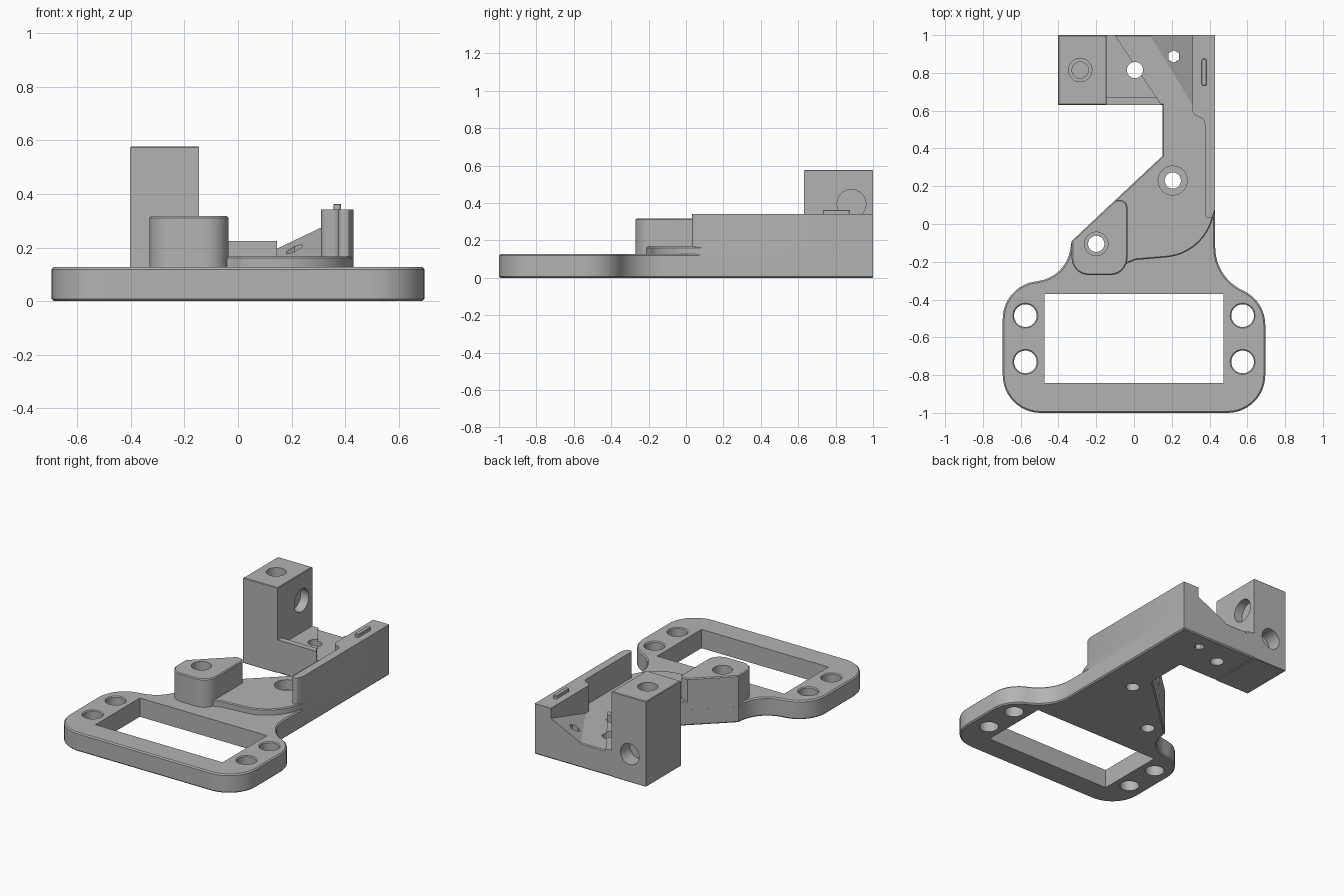
import bpy, bmesh, math
from mathutils import Vector, Matrix

if "Cube" in bpy.data.objects:
    bpy.data.objects.remove(bpy.data.objects["Cube"])

grey = bpy.data.materials.new("plain grey")
grey.use_nodes = True
grey.diffuse_color = (0.45, 0.45, 0.45, 1)
grey.node_tree.nodes["Principled BSDF"].inputs["Base Color"].default_value = (0.45, 0.45, 0.45, 1)


def fillet(corners, steps=12):
    """Round the corners given as (x, y, radius); a missing radius stays sharp."""
    out = []
    for i, c in enumerate(corners):
        p = Vector(c[:2])
        if len(c) < 3:
            out.append(p)
            continue
        a = (Vector(corners[i - 1][:2]) - p).normalized()
        b = (Vector(corners[(i + 1) % len(corners)][:2]) - p).normalized()
        half = a.angle(b) / 2
        centre = p + (a + b).normalized() * (c[2] / math.sin(half))
        reach = c[2] / math.tan(half)
        start, end = p + a * reach - centre, p + b * reach - centre
        turn = start.angle_signed(end)
        for k in range(steps + 1):
            out.append(centre + Matrix.Rotation(-turn * k / steps, 2) @ start)
    return out


def finish(bm, name):
    bmesh.ops.recalc_face_normals(bm, faces=bm.faces)
    mesh = bpy.data.meshes.new(name)
    bm.to_mesh(mesh)
    bm.free()
    mesh.materials.append(grey)
    obj = bpy.data.objects.new(name, mesh)
    bpy.context.collection.objects.link(obj)
    return obj


def prism(name, corners, z0, z1, chamfer=0.0):
    """Upright extrusion of a rounded outline with chamfered rims."""
    bm = bmesh.new()
    base = bm.faces.new([bm.verts.new((p.x, p.y, z0)) for p in fillet(corners)])
    top = bmesh.ops.extrude_face_region(bm, geom=[base], use_keep_orig=True)["geom"]
    bmesh.ops.translate(bm, vec=(0, 0, z1 - z0),
                        verts=[v for v in top if isinstance(v, bmesh.types.BMVert)])
    bmesh.ops.recalc_face_normals(bm, faces=bm.faces)
    if chamfer:
        rims = [e for e in bm.edges if abs(e.verts[0].co.z - e.verts[1].co.z) < 1e-5]
        bmesh.ops.bevel(bm, geom=rims, offset=chamfer, segments=1, affect='EDGES')
    return finish(bm, name)


cutters = []


def drill(start, end, r, r_end=None, sides=40):
    """Round cutter between two points."""
    a, b = Vector(start), Vector(end)
    bm = bmesh.new()
    turn = (b - a).to_track_quat('Z', 'Y').to_matrix().to_4x4()
    bmesh.ops.create_cone(bm, cap_ends=True, segments=sides, radius1=r,
                          radius2=r if r_end is None else r_end, depth=(b - a).length,
                          matrix=Matrix.Translation((a + b) / 2) @ turn)
    cutters.append(finish(bm, "hole_cutter"))


# Frame plate with its flared neck and arm footprint
plate = prism("base_plate", [
    (-.695, -1, .2), (.695, -1, .2), (.695, -.41, .2), (.43, -.28, .25),
    (.43, 1), (-.145, 1), (-.145, .63), (.15, .63), (.15, .36),
    (-.33, -.09), (-.36, -.28, .2), (-.695, -.33, .2)], 0, .127, .008)

# Raised arm deck
deck = prism("arm_deck", [
    (-.33, -.09), (-.25, -.2), (-.04, -.21), (.01, -.19, .05), (.37, -.16, .28),
    (.43, .08), (.43, 1), (-.145, 1), (-.145, .63), (.15, .63), (.15, .36)],
    .1, .167, .006)

# Screw boss beside the neck
boss = prism("screw_boss", [
    (-.33, -.09), (-.33, -.27, .09), (-.035, -.27, .09), (-.035, .13, .04), (-.1, .126)],
    .1, .317, .006)

# Upright side wall, thicker toward the back
wall = prism("side_wall", [
    (.375, .033, .018), (.412, .033, .012), (.43, .08), (.43, 1), (.31, 1),
    (.31, .585, .03), (.375, .55, .035)], .1, .342)
ridge = prism("wall_ridge", [
    (.357, .732, .012), (.385, .732, .012), (.385, .875, .012), (.357, .875, .012)],
    .335, .363, .003)

# Tower and the pocket between tower and wall
tower = prism("tower", [(-.402, .63), (-.145, .63), (-.145, 1), (-.402, 1)], 0, .577, .004)
lip = prism("pocket_lip", [(-.15, .63), (.145, .63), (.12, .67), (-.15, .67)], .15, .225)
step = prism("pocket_step", [(-.15, .67), (.12, .67), (-.1, 1), (-.15, 1)], .15, .178)

# Sloping wedge rising to the back corner of the wall
bm = bmesh.new()
for x, y in ((.085, 1), (.31, .63), (.315, 1)):
    bm.verts.new((x, y, .15))
    bm.verts.new((x, y, .277 if x > .312 else .167))
bmesh.ops.convex_hull(bm, input=bm.verts)
ramp = finish(bm, "pocket_ramp")

# Frame window and its four chamfered holes
cutters.append(prism("window_cutter", [
    (-.475, -.843), (.475, -.843), (.475, -.37), (-.475, -.37)], -.1, .3))
for x in (-.575, .575):
    for y in (-.73, -.485):
        drill((x, y, -.1), (x, y, .3), .06)
        drill((x, y, .117), (x, y, .137), .056, .076)

# Counterbored screw holes in boss and deck
for x, y, z, r in ((-.2, -.105, .24, .062), (.205, .23, .1, .077)):
    drill((x, y, -.1), (x, y, .5), .043)
    drill((x, y, z), (x, y, .5), r)

# Pocket holes, one of them hexagonal
drill((.005, .815, -.1), (.005, .815, .5), .043)
drill((.21, .887, -.1), (.21, .887, .5), .033, sides=6)

# Blind holes in the tower's top, inner side and back
drill((-.285, .815, .46), (-.285, .815, .7), .062)
drill((-.285, .815, .36), (-.285, .815, .7), .043)
drill((-.205, .885, .395), (-.1, .885, .395), .077)
drill((-.28, .9, .19), (-.28, 1.1, .19), .07)

# Cut the holes, then shade
parts = [plate, deck, boss, wall, ridge, tower, lip, step, ramp]


def bounds(obj):
    pts = [v.co for v in obj.data.vertices]
    return [(min(p[i] for p in pts), max(p[i] for p in pts)) for i in range(3)]


for part in parts:
    for cutter in cutters:
        if all(a[0] < b[1] and b[0] < a[1] for a, b in zip(bounds(part), bounds(cutter))):
            mod = part.modifiers.new("hole", 'BOOLEAN')
            mod.operation, mod.solver, mod.object = 'DIFFERENCE', 'EXACT', cutter
bpy.context.view_layer.update()
graph = bpy.context.evaluated_depsgraph_get()
results = [bpy.data.meshes.new_from_object(p.evaluated_get(graph)) for p in parts]
for part, mesh in zip(parts, results):
    part.modifiers.clear()
    part.data = mesh
for cutter in cutters:
    bpy.data.objects.remove(cutter)
bpy.ops.object.select_all(action='DESELECT')
for part in parts:
    part.select_set(True)
bpy.context.view_layer.objects.active = plate
bpy.ops.object.shade_smooth_by_angle(angle=math.radians(30))
